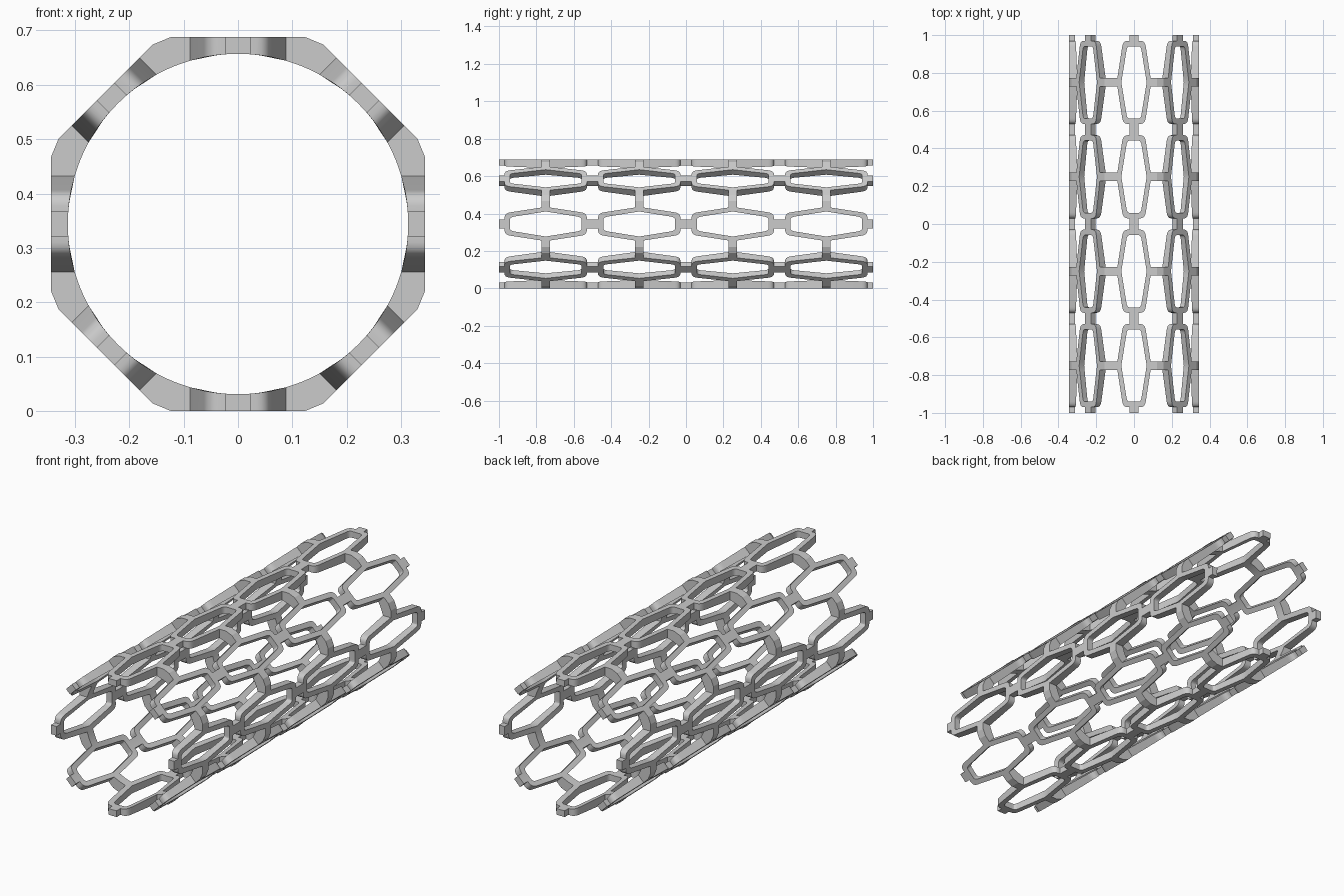
import bpy, bmesh, math

if "Cube" in bpy.data.objects:
    bpy.data.objects.remove(bpy.data.objects["Cube"])

A, R = 0.344, 0.313          # outer flat distance, inner bore radius
TAB, BAR = 0.023, 0.023      # half widths of the lengthwise and sideways links


def curve(a, c, b, n=5):
    """Points of a rounded corner from a to b around control point c."""
    pts = []
    for i in range(n + 1):
        t = i / n
        pts.append(tuple((1-t)**2*a[k] + 2*t*(1-t)*c[k] + t*t*b[k] for k in (0, 1)))
    return pts


# Quarter of one hexagonal cell, drawn flat as (across, along)
hole = [(0.067, 0), (0.0633, BAR)] + curve((0.0395, 0.170), (0.036, 0.191), (0.024, 0.191)) \
    + [(0.018, 0.191), (0, 0.191)]
rim = [(0.091, 0), (0.088, BAR)] + curve((0.0625, 0.188), (0.058, 0.220), (0.034, 0.220)) \
    + [(TAB, 0.220), (0, 0.220)]

# Each flat point becomes (outer across, outer height, inner across, along)
flat = lambda p: (p[0], A, p[0], p[1])
quads = [[flat(p) for p in (hole[i], rim[i], rim[i+1], hole[i+1])] for i in range(len(hole)-1)]
# Lengthwise link to the next ring
quads.append([flat(p) for p in ((0, 0.220), (TAB, 0.220), (TAB, 0.25), (0, 0.25))])
# Sideways link that bends over the bevelled corner of the octagon
s, c = math.sin(math.pi/8), math.cos(math.pi/8)
bar = [[flat(rim[0]), flat(rim[1])]]
for uo, h, ui in ((0.123, A, 0.107), (0.365*s, 0.365*c, R*s)):
    bar.append([(uo, h, ui, 0), (uo, h, ui, BAR)])
for p, q in zip(bar, bar[1:]):
    quads.append([p[0], q[0], q[1], p[1]])

bm = bmesh.new()
cache, edges = {}, {}


def pair(p, mu, mv, k, y0):
    """Welded outer and inner vertex for a flat point on facet k."""
    uo, h, ui, v = p
    a = k * math.pi / 4
    place = lambda u, w: (u*math.cos(a) + w*math.sin(a), y0 + mv*v,
                          A - u*math.sin(a) + w*math.cos(a))
    out = place(mu*uo, h)
    key = tuple(int(round(x * 5000)) for x in out)
    if key not in cache:
        cache[key] = (bm.verts.new(out), bm.verts.new(place(mu*ui, math.sqrt(R*R - ui*ui))))
    return key


# Repeat: 8 facets, 4 rings, 4 mirrored quarters
for k in range(8):
    for y0 in (-0.75, -0.25, 0.25, 0.75):
        for mu in (-1, 1):
            for mv in (-1, 1):
                for quad in quads:
                    ks = [pair(p, mu, mv, k, y0) for p in quad]
                    bm.faces.new([cache[i][0] for i in ks])
                    bm.faces.new([cache[i][1] for i in reversed(ks)])
                    for i, j in zip(ks, ks[1:] + ks[:1]):
                        e = frozenset((i, j))
                        edges[e] = edges.get(e, 0) + 1

# Side walls along every open edge
for e, count in edges.items():
    if count == 1:
        (a, b), (d, f) = (cache[i] for i in e)
        bm.faces.new((a, d, f, b))

bmesh.ops.recalc_face_normals(bm, faces=bm.faces[:])
me = bpy.data.meshes.new("lattice_tube")
bm.to_mesh(me)
bm.free()
tube = bpy.data.objects.new("lattice_tube", me)
bpy.context.collection.objects.link(tube)
bpy.context.view_layer.objects.active = tube
tube.select_set(True)
bpy.ops.object.shade_smooth_by_angle(angle=math.radians(21))
